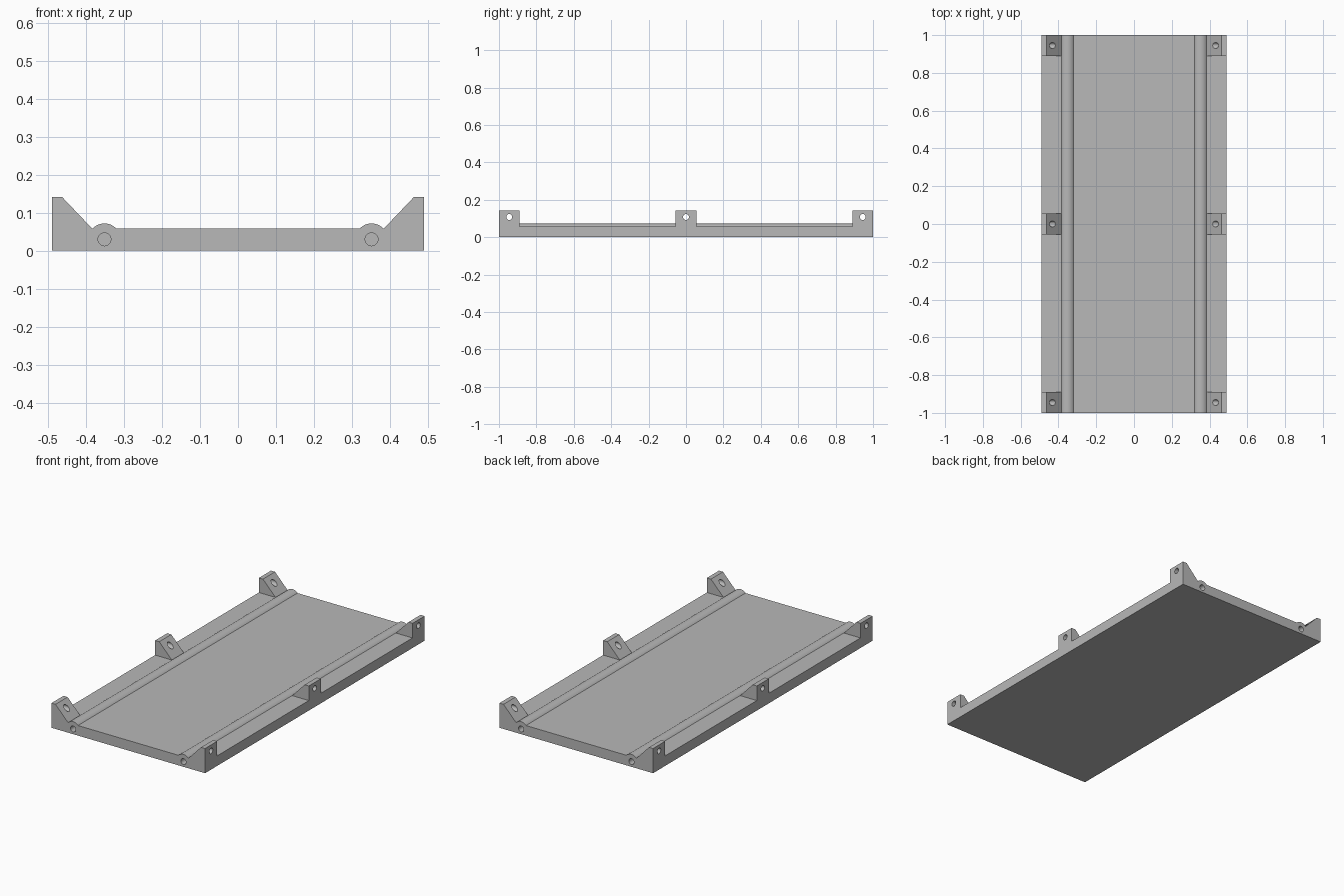
import bpy
import bmesh
from math import sin, cos, pi, asin, radians
from mathutils import Matrix

cube = bpy.data.objects.get("Cube")
if cube:
    bpy.data.objects.remove(cube, do_unlink=True)

HALF_W, HALF_L, FLOOR = 0.49, 1.0, 0.058
ROD_X, ROD_Z, ROD_R, RIB_R = 0.352, 0.03, 0.017, 0.042
TAB_W, TAB_TOP, TAB_HOLE_Z = 0.11, 0.142, 0.108
TAB_YS = [-HALF_L + TAB_W / 2, 0, HALF_L - TAB_W / 2]

grey = bpy.data.materials.new("light grey")
grey.use_nodes = True
colour = (0.48, 0.48, 0.48, 1)
grey.diffuse_color = colour
grey.node_tree.nodes["Principled BSDF"].inputs["Base Color"].default_value = colour


def add_prism(bm, profile, y0, y1):
    """Extrude an x/z outline along y."""
    face = bm.faces.new([bm.verts.new((x, y0, z)) for x, z in profile])
    out = bmesh.ops.extrude_face_region(bm, geom=[face])
    verts = [v for v in out["geom"] if isinstance(v, bmesh.types.BMVert)]
    bmesh.ops.translate(bm, verts=verts, vec=(0, y1 - y0, 0))


def add_rod(bm, centre, radius, length, axis):
    turn = Matrix.Rotation(pi / 2, 4, "Y" if axis == "X" else "X")
    bmesh.ops.create_cone(bm, cap_ends=True, segments=32, radius1=radius,
                          radius2=radius, depth=length,
                          matrix=Matrix.Translation(centre) @ turn)


def make_object(name, bm):
    bmesh.ops.recalc_face_normals(bm, faces=bm.faces)
    mesh = bpy.data.meshes.new(name)
    bm.to_mesh(mesh)
    bm.free()
    mesh.materials.append(grey)
    obj = bpy.data.objects.new(name, mesh)
    bpy.context.collection.objects.link(obj)
    return obj


# Floor plate with a rounded rib along each side
start = asin((FLOOR - ROD_Z) / RIB_R)
angles = [start + (pi - 2 * start) * i / 16 for i in range(17)]
rib = [(ROD_X + RIB_R * cos(a), ROD_Z + RIB_R * sin(a)) for a in angles]
right_half = [(HALF_W, 0), (HALF_W, FLOOR)] + rib
left_half = [(-x, z) for x, z in reversed(right_half)]
bm = bmesh.new()
add_prism(bm, right_half + left_half, -HALF_L, HALF_L)
tray = make_object("tray", bm)

# Sloped mounting tabs
bm = bmesh.new()
for side in (-1, 1):
    outline = [(HALF_W, 0), (HALF_W, TAB_TOP), (0.464, TAB_TOP),
               (0.384, FLOOR), (0.384, 0)]
    for y in TAB_YS:
        add_prism(bm, [(side * x, z) for x, z in outline],
                  y - TAB_W / 2, y + TAB_W / 2)
tabs = make_object("mounting_tabs", bm)

# Screw holes through the tabs and blind rod holes in both ends
bm = bmesh.new()
for side in (-1, 1):
    for y in TAB_YS:
        add_rod(bm, (side * 0.45, y, TAB_HOLE_Z), 0.016, 0.2, "X")
    for end in (-1, 1):
        add_rod(bm, (side * ROD_X, end * HALF_L, ROD_Z), ROD_R, 0.24, "Y")
holes = make_object("hole_cutters", bm)

# Merge the tabs, drill the holes, then drop the helpers
for helper, operation in ((tabs, "UNION"), (holes, "DIFFERENCE")):
    helper.hide_render = True
    mod = tray.modifiers.new(helper.name, "BOOLEAN")
    mod.object, mod.operation, mod.solver = helper, operation, "EXACT"
depsgraph = bpy.context.evaluated_depsgraph_get()
final = bpy.data.meshes.new_from_object(tray.evaluated_get(depsgraph))
tray.modifiers.clear()
tray.data = final
for helper in (tabs, holes):
    bpy.data.objects.remove(helper, do_unlink=True)

bpy.ops.object.select_all(action="DESELECT")
tray.select_set(True)
bpy.context.view_layer.objects.active = tray
bpy.ops.object.shade_smooth_by_angle(angle=radians(25))
